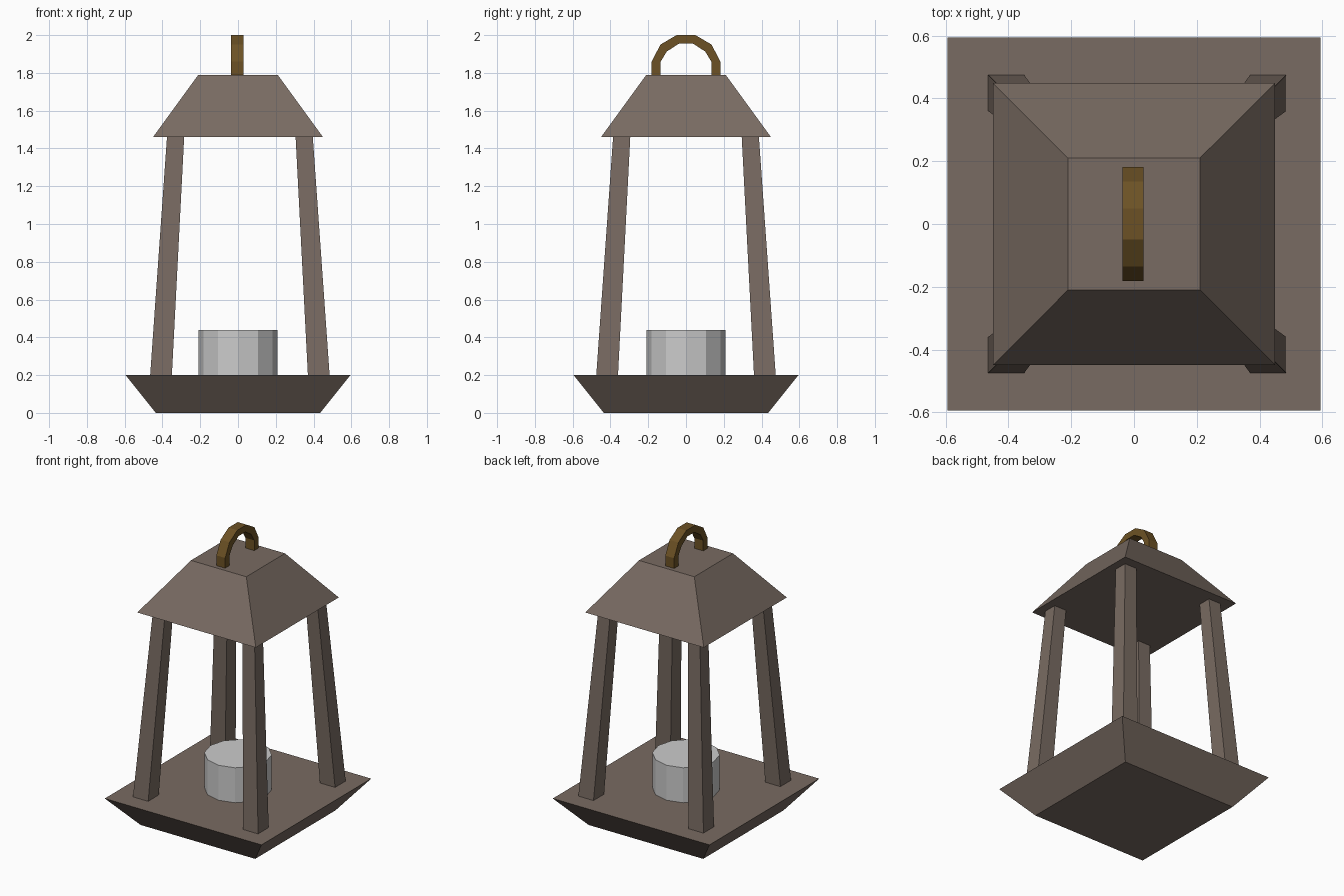
import bpy, bmesh, math

if "Cube" in bpy.data.objects:
    bpy.data.objects.remove(bpy.data.objects["Cube"])


def material(name, rgb):
    m = bpy.data.materials.new(name)
    m.diffuse_color = (*rgb, 1)
    m.use_nodes = True
    m.node_tree.nodes["Principled BSDF"].inputs["Base Color"].default_value = m.diffuse_color
    return m


iron = material("brown_iron", (0.19, 0.147, 0.122))
brass = material("dark_brass", (0.15, 0.083, 0.018))


def add_object(name, bm, mat=None):
    bmesh.ops.recalc_face_normals(bm, faces=bm.faces)
    mesh = bpy.data.meshes.new(name)
    bm.to_mesh(mesh)
    bm.free()
    if mat:
        mesh.materials.append(mat)
    ob = bpy.data.objects.new(name, mesh)
    bpy.context.collection.objects.link(ob)
    return ob


def loft(name, loops, mat):
    """Skin matching loops of points and cap both ends."""
    bm = bmesh.new()
    rings = [[bm.verts.new(p) for p in loop] for loop in loops]
    n = len(rings[0])
    for a, b in zip(rings, rings[1:]):
        for i in range(n):
            j = (i + 1) % n
            bm.faces.new((a[i], a[j], b[j], b[i]))
    bm.faces.new(rings[0])
    bm.faces.new(rings[-1])
    return add_object(name, bm, mat)


def rect(x0, x1, y0, y1, z):
    return [(x0, y0, z), (x1, y0, z), (x1, y1, z), (x0, y1, z)]


def square(h, z):
    return rect(-h, h, -h, h, z)


def post_section(sx, sy, inner, outer, z):
    ox = 0.01  # the posts sit slightly off centre
    return rect(sx * inner + ox, sx * outer + ox,
                sy * inner, sy * outer, z)


# Flared base tray and tapered roof
loft("base", [square(0.435, 0), square(0.595, 0.20)], iron)
loft("roof", [square(0.45, 1.46), square(0.21, 1.79)], iron)

# Four posts leaning inward
for sx, side in ((-1, "left"), (1, "right")):
    for sy, end in ((-1, "front"), (1, "back")):
        loft(f"{end}_{side}_post",
             [post_section(sx, sy, 0.360, 0.475, 0.20),
              post_section(sx, sy, 0.295, 0.386, 1.46)], iron)

# Twelve-sided candle
bm = bmesh.new()
bmesh.ops.create_cone(bm, cap_ends=True, segments=12, radius1=0.21,
                      radius2=0.21, depth=0.24)
bmesh.ops.translate(bm, verts=bm.verts, vec=(0, 0, 0.32))
add_object("candle", bm)

# Arched carrying handle, outer and inner profile of one half, mirrored
outer = [(0.182, 1.79), (0.182, 1.86), (0.135, 1.95), (0.05, 2.0)]
inner = [(0.134, 1.79), (0.134, 1.86), (0.102, 1.913), (0.037, 1.955)]
half = list(zip(outer, inner))
arch = half + [((-o[0], o[1]), (-i[0], i[1])) for o, i in reversed(half)]
loft("handle",
     [[(-0.037, *o), (0.03, *o), (0.03, *i), (-0.037, *i)] for o, i in arch],
     brass)
